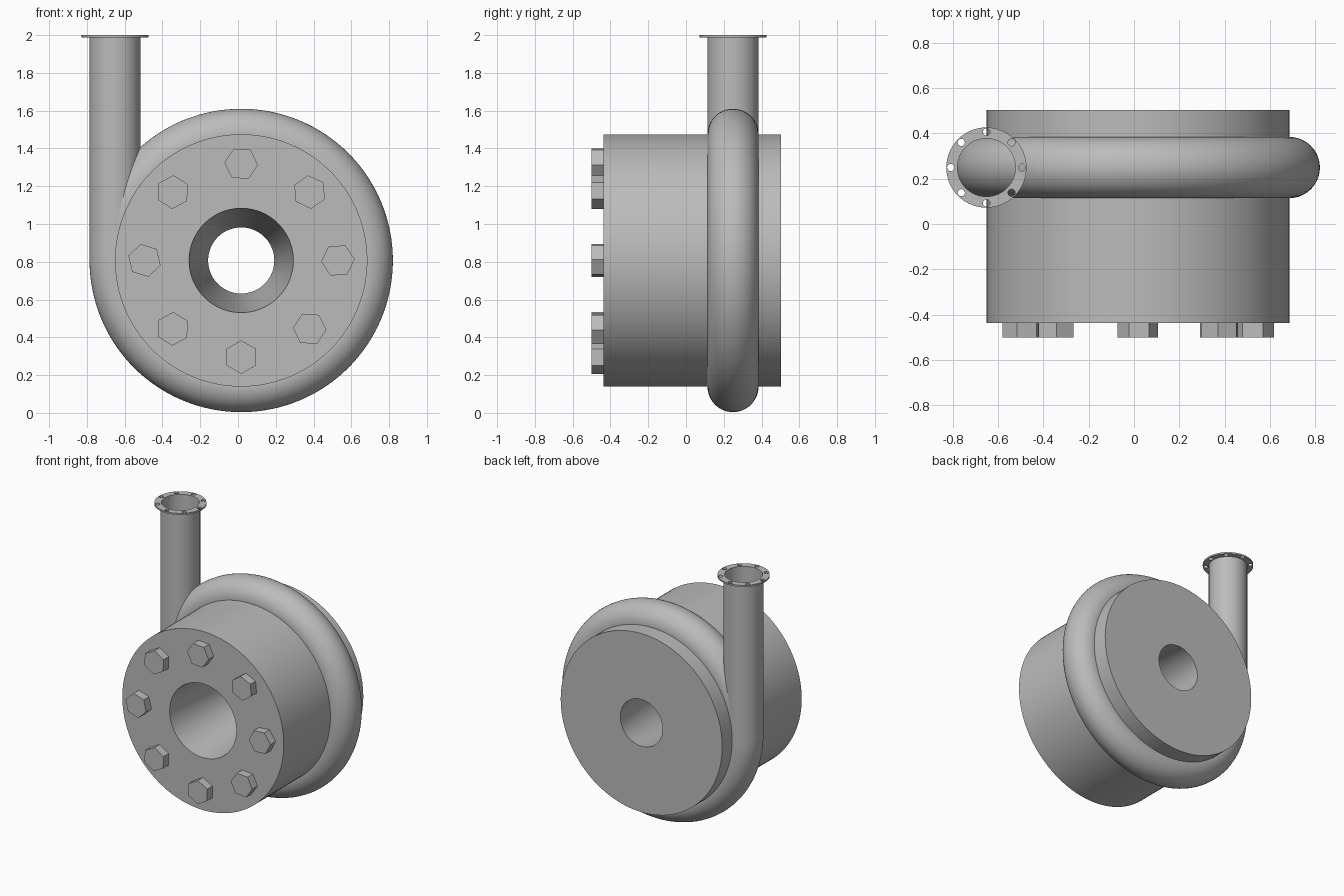
import bpy
import bmesh
from math import cos, sin, pi, radians
from mathutils import Matrix, Vector

if "Cube" in bpy.data.objects:
    bpy.data.objects.remove(bpy.data.objects["Cube"], do_unlink=True)

# Main dimensions
CX, CZ = 0.017, 0.807          # casing axis
CASING_R = 0.668
VOLUTE_Y, TUBE_R = 0.249, 0.135
PIPE_X = CX - CASING_R         # outlet leaves the volute tangentially
FRONT_Y, BACK_Y = -0.4375, 0.5025

steel = bpy.data.materials.new("grey steel")
steel.use_nodes = True
colour = (0.5, 0.5, 0.5, 1)
steel.diffuse_color = colour
steel.node_tree.nodes["Principled BSDF"].inputs["Base Color"].default_value = colour


def finish(obj, smooth=True):
    obj.data.materials.append(steel)
    bpy.ops.object.select_all(action="DESELECT")
    obj.select_set(True)
    bpy.context.view_layer.objects.active = obj
    if smooth:
        bpy.ops.object.shade_smooth_by_angle(angle=radians(30))
    return obj


def lathe(name, profile, matrix, steps=96):
    """Turn a closed (radius, height) profile about local z."""
    bm = bmesh.new()
    rings = []
    for i in range(steps):
        a = 2 * pi * i / steps
        rings.append([bm.verts.new((r * cos(a), r * sin(a), h)) for r, h in profile])
    n = len(profile)
    for i in range(steps):
        a, b = rings[i], rings[(i + 1) % steps]
        for j in range(n):
            k = (j + 1) % n
            bm.faces.new((a[j], b[j], b[k], a[k]))
    bmesh.ops.recalc_face_normals(bm, faces=bm.faces)
    bm.transform(matrix)
    mesh = bpy.data.meshes.new(name)
    bm.to_mesh(mesh)
    bm.free()
    obj = bpy.data.objects.new(name, mesh)
    bpy.context.collection.objects.link(obj)
    return finish(obj)


# Local z becomes +y, so parts turn about the casing axis
along_y = Matrix.Translation((CX, 0, CZ)) @ Matrix.Rotation(-pi / 2, 4, "X")

# Drum casing with a tapered bore right through
lathe("drum_casing", [(0.276, FRONT_Y), (CASING_R, FRONT_Y),
                      (CASING_R, BACK_Y), (0.175, BACK_Y)], along_y, 128)

# Ring-shaped volute around the casing
section = [(CASING_R + TUBE_R * cos(2 * pi * i / 48), VOLUTE_Y + TUBE_R * sin(2 * pi * i / 48))
           for i in range(48)]
lathe("volute", section, along_y, 128)

# Hollow outlet pipe
upright = Matrix.Translation((PIPE_X, VOLUTE_Y, 0))
lathe("outlet_pipe", [(0.128, CZ), (TUBE_R, CZ), (TUBE_R, 1.999), (0.128, 1.999)], upright, 64)

# Thin flange with a ring of bolt holes
curve = bpy.data.curves.new("outlet_flange", "CURVE")
curve.dimensions = "2D"
curve.fill_mode = "BOTH"
curve.extrude = 0.006


def add_circle(x, y, radius, steps):
    spline = curve.splines.new("POLY")
    spline.points.add(steps - 1)
    for i, p in enumerate(spline.points):
        a = 2 * pi * i / steps
        p.co = (x + radius * cos(a), y + radius * sin(a), 0, 1)
    spline.use_cyclic_u = True


add_circle(0, 0, 0.177, 64)
add_circle(0, 0, 0.128, 64)
for i in range(8):
    a = i * pi / 4
    add_circle(0.157 * cos(a), 0.157 * sin(a), 0.016, 16)
flange = bpy.data.objects.new("outlet_flange", curve)
flange.location = (PIPE_X, VOLUTE_Y, 1.994)
bpy.context.collection.objects.link(flange)
bpy.ops.object.select_all(action="DESELECT")
flange.select_set(True)
bpy.context.view_layer.objects.active = flange
bpy.ops.object.convert(target="MESH")
finish(bpy.context.view_layer.objects.active)

# Hexagonal bolt heads, each tightened to its own angle
for i, turn in enumerate((4, 35, -4, 28, -17, 28, 30, -4)):
    a = i * pi / 4
    bpy.ops.mesh.primitive_cylinder_add(vertices=6, radius=0.089, depth=0.08)
    bolt = bpy.context.active_object
    bolt.name = f"bolt_head_{i + 1}"
    # Stand the head on the front face with a vertex at the turn angle
    pose = (Matrix.Translation(Vector((CX + 0.512 * cos(a), -0.46, CZ + 0.512 * sin(a))))
            @ Matrix.Rotation(pi / 2, 4, "X") @ Matrix.Rotation(radians(turn) + pi / 6, 4, "Z"))
    bolt.matrix_world = pose
    finish(bolt, smooth=False)
